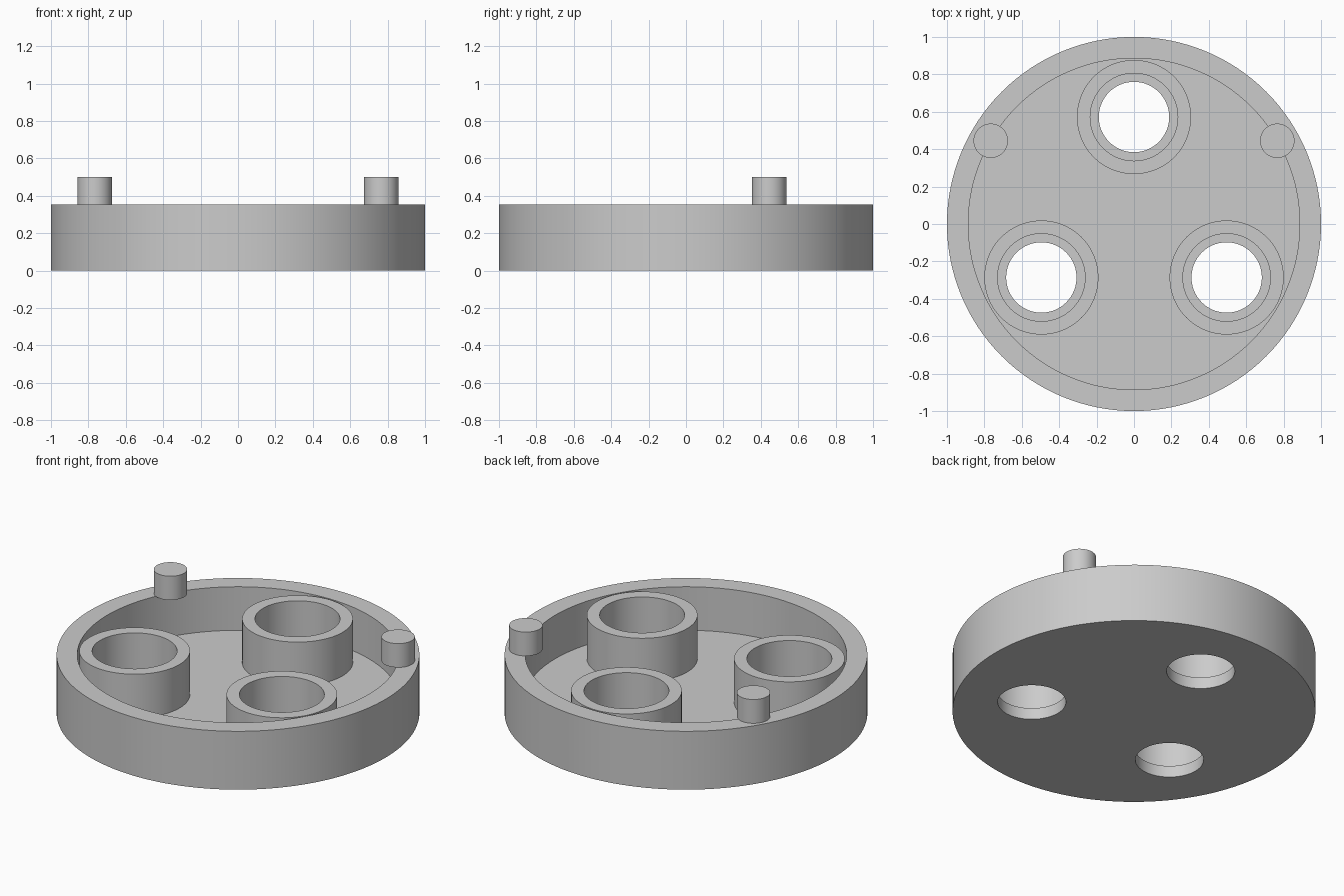
import bpy
import math

if "Cube" in bpy.data.objects:
    bpy.data.objects.remove(bpy.data.objects["Cube"], do_unlink=True)

HEIGHT, FLOOR, STEP = 0.355, 0.09, 0.07
BOSS_RING = 0.572      # distance of the bosses from the centre
PEG_TOP = 0.5

grey = bpy.data.materials.new("plain grey")
grey.use_nodes = True
grey.diffuse_color = (0.6, 0.6, 0.6, 1)
grey.node_tree.nodes["Principled BSDF"].inputs["Base Color"].default_value = (0.6, 0.6, 0.6, 1)


def cylinder(name, radius, bottom, top, x=0, y=0, sides=96):
    bpy.ops.mesh.primitive_cylinder_add(
        vertices=sides, radius=radius, depth=top - bottom,
        location=(x, y, (bottom + top) / 2))
    obj = bpy.context.object
    obj.name = name
    obj.data.materials.append(grey)
    return obj


def combine(target, tool, operation):
    """Apply a boolean and discard its tool."""
    mod = target.modifiers.new(operation.lower(), 'BOOLEAN')
    mod.operation = operation
    mod.solver = 'EXACT'
    mod.object = tool
    bpy.ops.object.select_all(action='DESELECT')
    bpy.context.view_layer.objects.active = target
    target.select_set(True)
    bpy.ops.object.modifier_apply(modifier=mod.name)
    bpy.data.objects.remove(tool, do_unlink=True)


def smooth(obj):
    bpy.ops.object.select_all(action='DESELECT')
    bpy.context.view_layer.objects.active = obj
    obj.select_set(True)
    bpy.ops.object.shade_smooth_by_angle(angle=math.radians(30))


# Round tray hollowed from the top
tray = cylinder("round_tray", 1.0, 0, HEIGHT, sides=128)
combine(tray, cylinder("cavity", 0.886, FLOOR, HEIGHT + 0.2, sides=128), 'DIFFERENCE')

# Three bosses with a through hole and a wider counterbore
for i in range(3):
    angle = math.radians(90 + 120 * i)
    x, y = BOSS_RING * math.cos(angle), BOSS_RING * math.sin(angle)
    combine(tray, cylinder("boss", 0.305, FLOOR - 0.03, HEIGHT, x, y), 'UNION')
    combine(tray, cylinder("counterbore", 0.234, STEP, HEIGHT + 0.2, x, y), 'DIFFERENCE')
    combine(tray, cylinder("through_hole", 0.188, -0.2, HEIGHT, x, y), 'DIFFERENCE')
smooth(tray)

# Two locating pegs standing on the inner edge of the rim
for side, name in ((1, "left_peg"), (-1, "right_peg")):
    smooth(cylinder(name, 0.092, HEIGHT, PEG_TOP, side * 0.766, 0.445, sides=48))
